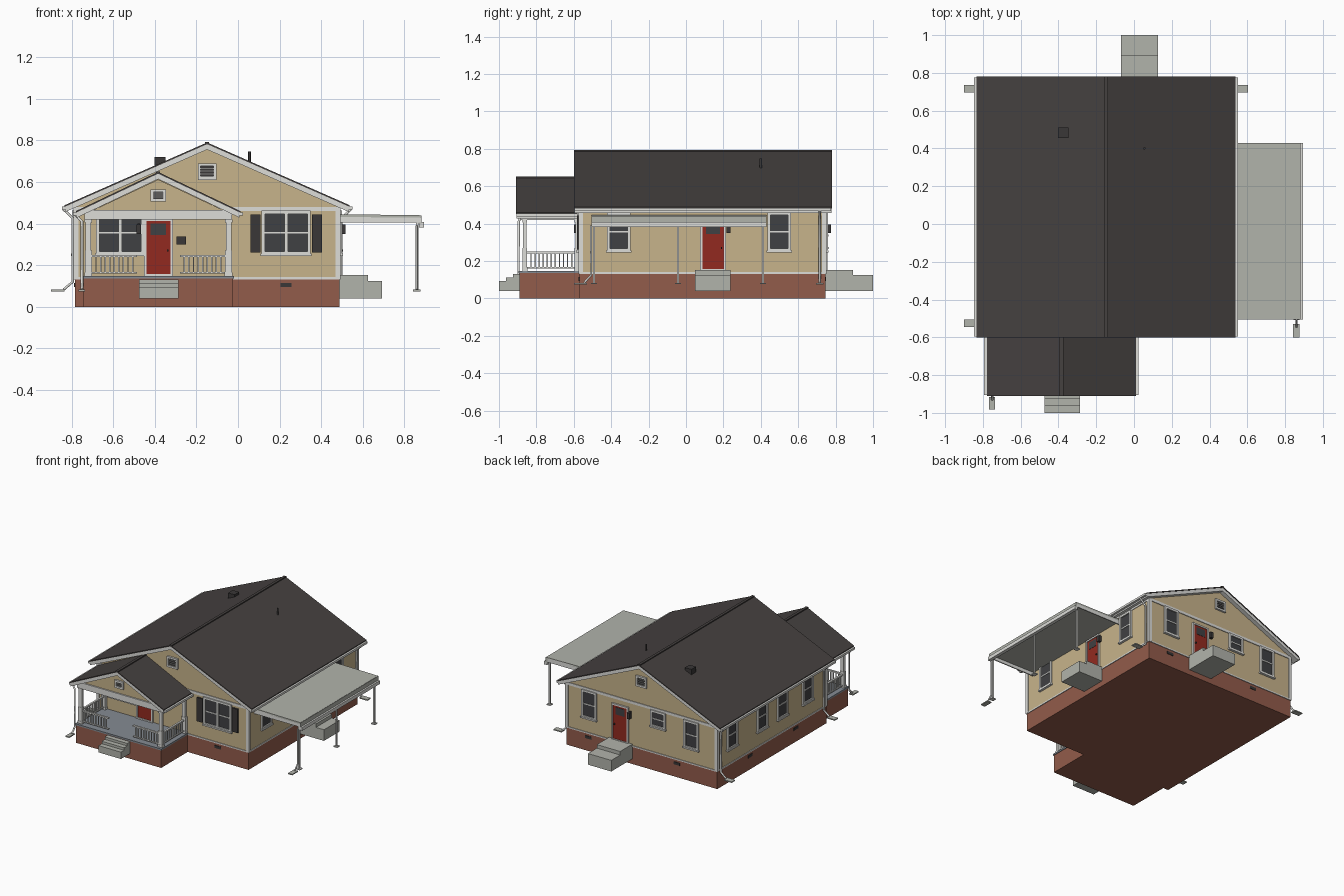
import bpy
import bmesh

cube = bpy.data.objects.get("Cube")
if cube:
    bpy.data.objects.remove(cube, do_unlink=True)


def material(name, *srgb):
    color = [(c / 255) ** 2.2 for c in srgb] + [1]
    mat = bpy.data.materials.new(name)
    mat.use_nodes = True
    mat.diffuse_color = color
    shader = next(n for n in mat.node_tree.nodes if n.type == 'BSDF_PRINCIPLED')
    shader.inputs["Base Color"].default_value = color
    return mat


TAN = material("tan_siding", 198, 178, 138)
WHITE = material("white_trim", 220, 220, 216)
BRICK = material("red_brick", 145, 92, 76)
CONCRETE = material("grey_concrete", 176, 178, 170)
ROOF = material("dark_shingle", 71, 67, 66)
GLASS = material("dark_glass", 66, 67, 69)
RED = material("red_door_paint", 145, 46, 37)
FLOOR = material("blue_grey_floor", 132, 138, 145)
DARK = material("dark_metal", 60, 58, 58)
LOUVER = material("grey_louver", 130, 130, 128)


def add_object(name, data):
    obj = bpy.data.objects.new(name, data)
    bpy.context.scene.collection.objects.link(obj)
    return obj


def boxes(name, parts):
    """One object from parts of (mat, x0, x1, y0, y1, z0, z1)."""
    bm = bmesh.new()
    mats = []
    for mat, x0, x1, y0, y1, z0, z1 in parts:
        if mat not in mats:
            mats.append(mat)
        verts = bmesh.ops.create_cube(bm, size=1)["verts"]
        for v in verts:
            v.co.x = x1 if v.co.x > 0 else x0
            v.co.y = y1 if v.co.y > 0 else y0
            v.co.z = z1 if v.co.z > 0 else z0
        for f in {f for v in verts for f in v.link_faces}:
            f.material_index = mats.index(mat)
    bmesh.ops.recalc_face_normals(bm, faces=bm.faces)
    mesh = bpy.data.meshes.new(name)
    bm.to_mesh(mesh)
    bm.free()
    for mat in mats:
        mesh.materials.append(mat)
    return add_object(name, mesh)


def prism(name, mat, profile, y0, y1):
    """Extrude an x-z profile along y."""
    bm = bmesh.new()
    face = bm.faces.new([bm.verts.new((x, y0, z)) for x, z in profile])
    out = bmesh.ops.extrude_face_region(bm, geom=[face])["geom"]
    bmesh.ops.translate(bm, vec=(0, y1 - y0, 0),
                        verts=[g for g in out if isinstance(g, bmesh.types.BMVert)])
    bmesh.ops.recalc_face_normals(bm, faces=bm.faces)
    mesh = bpy.data.meshes.new(name)
    bm.to_mesh(mesh)
    bm.free()
    mesh.materials.append(mat)
    return add_object(name, mesh)


def pipe(name, mat, points, radius):
    curve = bpy.data.curves.new(name, 'CURVE')
    curve.dimensions = '3D'
    curve.bevel_depth = radius
    curve.bevel_resolution = 1
    curve.use_fill_caps = True
    spline = curve.splines.new('POLY')
    spline.points.add(len(points) - 1)
    for p, co in zip(spline.points, points):
        p.co = (*co, 1)
    curve.materials.append(mat)
    return add_object(name, curve)


# House extents
LEFT, RIGHT, FRONT, BACK, BASE = -0.785, 0.488, -0.57, 0.745, 0.135
MID = (LEFT + RIGHT) / 2
PORCH, PL, PR, PF = -0.384, -0.743, -0.025, -0.89


def panel(side, mat, u, w, z0, z1, out, start=-0.005):
    """Box on a wall: centre u, width w, standing out from the wall."""
    a, b = u - w / 2, u + w / 2
    return {"front": (mat, a, b, FRONT - out, FRONT - start, z0, z1),
            "back": (mat, a, b, BACK + start, BACK + out, z0, z1),
            "right": (mat, RIGHT + start, RIGHT + out, a, b, z0, z1),
            "left": (mat, LEFT - out, LEFT - start, a, b, z0, z1),
            "porch": (mat, a, b, -0.875 - out, -0.875 - start, z0, z1)}[side]


def frame(side, u, w, z0, z1, t, out):
    return [panel(side, WHITE, u - w / 2 + t / 2, t, z0, z1, out),
            panel(side, WHITE, u + w / 2 - t / 2, t, z0, z1, out),
            panel(side, WHITE, u, w - 2 * t, z1 - t, z1, out),
            panel(side, WHITE, u, w - 2 * t, z0, z0 + t, out)]


def window(name, side, u, z0=0.25, z1=0.462, w=0.125):
    mid = (z0 + z1) / 2
    boxes(name, frame(side, u, w, z0, z1, 0.016, 0.013) + [
        panel(side, GLASS, u, w - 0.02, z0 + 0.01, z1 - 0.01, 0.004),
        panel(side, WHITE, u, w - 0.03, mid - 0.004, mid + 0.004, 0.008),
        panel(side, WHITE, u, w + 0.01, z0 - 0.005, z0 + 0.006, 0.018)])


def door(name, side, u):
    boxes(name, frame(side, u, 0.14, 0.145, 0.425, 0.012, 0.012) + [
        panel(side, RED, u, 0.12, 0.15, 0.417, 0.006),
        panel(side, GLASS, u, 0.075, 0.345, 0.4, 0.008),
        panel(side, DARK, u + 0.045, 0.006, 0.265, 0.275, 0.016)])


def lantern(name, side, u):
    boxes(name, [panel(side, DARK, u, 0.022, 0.35, 0.395, 0.03, 0.008),
                 panel(side, DARK, u, 0.012, 0.36, 0.4, 0.012)])


def gable_vent(name, side, u, w, z0, z1):
    slats = [panel(side, LOUVER, u, w - 0.02, z, z + 0.005, 0.008)
             for z in (z0 + (z1 - z0) * k / 6 for k in range(1, 6))]
    boxes(name, frame(side, u, w, z0, z1, 0.014, 0.014) + slats + [
        panel(side, DARK, u, w - 0.02, z0 + 0.01, z1 - 0.01, 0.003)])


def roof(name, cx, half, ridge, slope, y0, y1):
    def chevron(h, top, t):
        return [(cx - h, top - slope * h), (cx, top), (cx + h, top - slope * h),
                (cx + h, top - slope * h - t), (cx, top - t), (cx - h, top - slope * h - t)]
    prism(name + "_shingles", ROOF, chevron(half, ridge, 0.008), y0, y1)
    prism(name + "_rake_and_soffit", WHITE, chevron(half - 0.003, ridge - 0.007, 0.027),
          y0 + 0.003, y1 - 0.003)
    boxes(name + "_ridge_cap", [(ROOF, cx - 0.01, cx + 0.01, y0, y1, ridge - 0.01, ridge + 0.003)])
    eave = ridge - slope * half
    for label, s in (("right", -1), ("left", 1)):
        xs = sorted((cx + s * (half - 0.003), cx + s * (half + 0.014)))
        boxes(f"{name}_{label}_gutter", [(WHITE, *xs, y0 + 0.005, y1 - 0.005, eave - 0.022, eave - 0.006)])


# Foundation and walls
boxes("foundation", [(BRICK, LEFT, RIGHT, FRONT, BACK, 0, BASE)])
boxes("porch_foundation", [(BRICK, PL, PR, PF, FRONT, 0, BASE)])
prism("house_walls", TAN, [(LEFT, BASE), (RIGHT, BASE), (RIGHT, 0.48), (MID, 0.758), (LEFT, 0.48)],
      FRONT, BACK)
edge = 0.005
for name, z0, z1 in (("skirt_board", 0.132, 0.142), ("frieze_board", 0.46, 0.48)):
    boxes(name, [(WHITE, LEFT - edge, RIGHT + edge, FRONT - edge, BACK + edge, z0, z1)])
boxes("corner_boards", [(WHITE, x - 0.012, x + 0.012, y - 0.012, y + 0.012, BASE, 0.47)
                        for x in (LEFT + 0.006, RIGHT - 0.006) for y in (FRONT + 0.006, BACK - 0.006)])

# Roofs
roof("main_roof", MID, 0.685, 0.79, 0.44, -0.6, 0.78)
roof("porch_roof", PORCH, 0.395, 0.648, 0.475, -0.91, -0.568)
boxes("roof_vent", [(DARK, -0.402, -0.348, 0.455, 0.51, 0.66, 0.72)])
pipe("roof_pipe", DARK, [(0.055, 0.4, 0.68), (0.055, 0.4, 0.747)], 0.007)

# Porch
boxes("porch_floor", [(FLOOR, PL - edge, PR + edge, PF - edge, FRONT, BASE, 0.147)])
prism("porch_gable", TAN, [(PORCH - 0.35, 0.447), (PORCH, 0.612), (PORCH + 0.35, 0.447)], -0.875, FRONT)
boxes("porch_beams", [(WHITE, PL + 0.005, PR - 0.005, -0.885, -0.855, 0.42, 0.466)] +
      [(WHITE, x - 0.013, x + 0.013, -0.86, FRONT, 0.42, 0.448) for x in (-0.72, -0.045)] +
      [(WHITE, PL + 0.01, PR - 0.01, -0.87, FRONT, 0.44, 0.447)])
posts = []
for x in (-0.72, -0.045):
    for y in (-0.862, -0.583):
        for r, z0, z1 in ((0.019, 0.147, 0.165), (0.017, 0.165, 0.27), (0.013, 0.27, 0.41), (0.018, 0.405, 0.42)):
            posts.append((WHITE, x - r, x + r, y - r * 0.7, y + r * 0.7, z0, z1))
boxes("porch_posts", posts)


def railing(name, start, end, fixed, along_x):
    def piece(a, b, r, z0, z1):
        span, across = (a, b), (fixed - r, fixed + r)
        return (WHITE, *(span + across if along_x else across + span), z0, z1)
    count = round((end - start) / 0.021)
    balusters = [start + (end - start) * k / count for k in range(1, count)]
    boxes(name, [piece(start, end, 0.007, 0.24, 0.25), piece(start, end, 0.005, 0.16, 0.168)] +
          [piece(p - 0.0035, p + 0.0035, 0.0035, 0.165, 0.243) for p in balusters])


railing("front_railing_right", -0.705, -0.485, -0.862, True)
railing("front_railing_left", -0.28, -0.06, -0.862, True)
railing("side_railing_right", -0.85, -0.59, -0.72, False)
railing("side_railing_left", -0.85, -0.59, -0.045, False)

# Steps
boxes("front_steps", [(CONCRETE, -0.475, -0.287, y, PF, 0.04, z)
                      for y, z in ((-1.0, 0.092), (-0.962, 0.111), (-0.925, 0.13))])
boxes("back_steps", [(CONCRETE, -0.07, 0.127, BACK, y, 0.04, z) for y, z in ((1.0, 0.125), (0.893, 0.152))])
boxes("side_steps", [(CONCRETE, RIGHT, x, 0.047, 0.237, 0.04, z) for x, z in ((0.692, 0.125), (0.625, 0.152))])

# Windows, doors and fittings
for label, side, centers in (("porch_window", "front", (-0.62, -0.513)), ("front_window", "front", (0.176, 0.287)),
                             ("right_window", "right", (-0.36, 0.498)), ("back_window", "back", (0.292, -0.57)),
                             ("left_window", "left", (0.57, 0.21, -0.035, -0.34))):
    for i, u in enumerate(centers):
        window(f"{label}_{i + 1}", side, u)
window("small_back_window", "back", -0.29, 0.335)
boxes("shutters", [panel("front", DARK, u, 0.05, 0.262, 0.443, 0.012) for u in (0.084, 0.38)])
for side, u, lamp in (("front", -0.383, -0.477), ("right", 0.145, 0.228), ("back", 0.03, -0.055)):
    door(side + "_door", side, u)
    lantern(side + "_lantern", side, lamp)
boxes("mailbox", [panel("front", DARK, -0.273, 0.045, 0.3, 0.337, 0.016)])
gable_vent("front_gable_vent", "front", MID, 0.09, 0.61, 0.69)
gable_vent("back_gable_vent", "back", MID, 0.09, 0.61, 0.69)
gable_vent("porch_gable_vent", "porch", PORCH, 0.074, 0.507, 0.565)
boxes("foundation_vents", [panel(side, DARK, u, 0.052, 0.094, 0.114, 0.004)
                           for side, u in (("front", 0.231), ("back", -0.445), ("back", 0.3),
                                           ("left", 0.35), ("left", -0.2))])

# Side canopy
CX, C0, C1 = 0.88, -0.505, 0.43
prism("canopy_panel", CONCRETE, [(RIGHT, 0.445), (CX, 0.44), (CX, 0.428), (RIGHT, 0.432)], C0, C1)
boxes("canopy_fascia", [(WHITE, RIGHT, CX, y, y + 0.008, 0.405, 0.438) for y in (C0, C1 - 0.008)] +
      [(CONCRETE, CX - 0.012, CX + 0.002, C0, C1, 0.4, 0.439)])
boxes("canopy_gutter", [(WHITE, CX - 0.01, CX + 0.015, C0, C1, 0.382, 0.408)])
canopy_posts = []
for y in (-0.492, -0.043, 0.412):
    for r, z0, z1 in ((0.006, 0.08, 0.405), (0.016, 0.076, 0.083)):
        canopy_posts.append((WHITE, 0.861 - r, 0.861 + r, y - r, y + r, z0, z1))
boxes("canopy_posts", canopy_posts)

# Downspouts and splash blocks
for i, (s, y) in enumerate(((-1, -0.525), (-1, 0.715), (1, 0.715))):
    path = ((0.692, 0.47), (0.646, 0.425), (0.646, 0.12), (0.69, 0.083))
    pipe(f"downspout_{i + 1}", WHITE, [(MID + s * d, y, z) for d, z in path], 0.007)
    xs = sorted((MID + s * 0.685, MID + s * 0.752))
    boxes(f"splash_block_{i + 1}", [(CONCRETE, *xs, y - 0.02, y + 0.02, 0.074, 0.082)])
pipe("porch_downspout", WHITE, [(-0.785, -0.88, 0.445), (-0.75, -0.895, 0.41), (-0.75, -0.895, 0.12),
                                (-0.75, -0.93, 0.083)], 0.007)
pipe("canopy_downspout", WHITE, [(0.86, -0.507, 0.39), (0.86, -0.507, 0.125), (0.86, -0.545, 0.083)], 0.006)
boxes("front_splash_blocks", [(CONCRETE, -0.767, -0.735, -0.983, -0.915, 0.074, 0.082),
                              (CONCRETE, 0.842, 0.877, -0.6, -0.53, 0.074, 0.082)])
